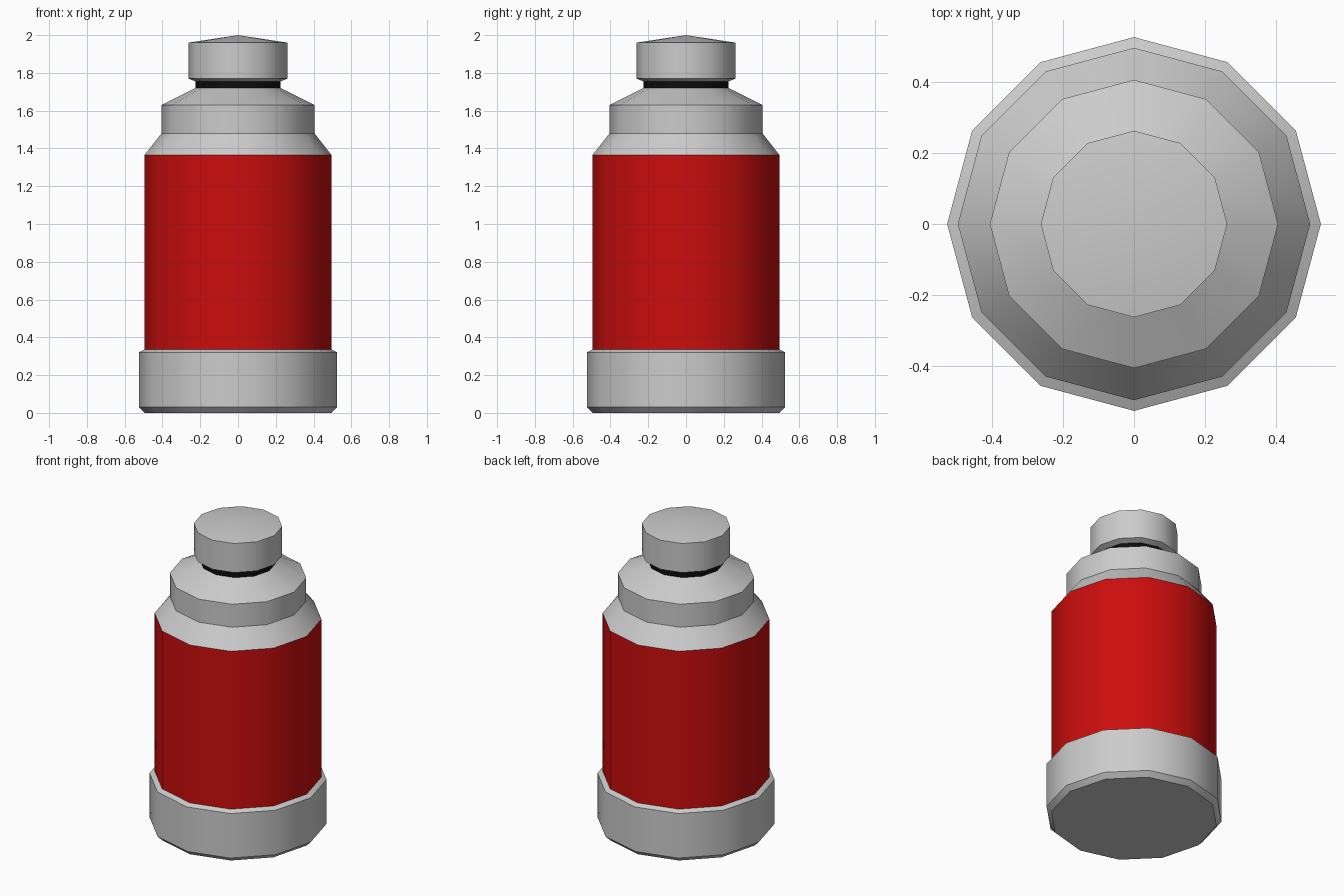
import bpy, bmesh
from math import pi, sin, cos, radians

if "Cube" in bpy.data.objects:
    bpy.data.objects.remove(bpy.data.objects["Cube"])

SIDES = 12


def material(name, rgb):
    m = bpy.data.materials.new(name)
    m.diffuse_color = (*rgb, 1)
    m.use_nodes = True
    m.node_tree.nodes["Principled BSDF"].inputs["Base Color"].default_value = m.diffuse_color
    return m


def lathe(name, profile, mat=None):
    """Revolve (radius, height) points around z; radius 0 makes a pole."""
    bm = bmesh.new()
    rings = []
    for r, z in profile:
        if r == 0:
            rings.append([bm.verts.new((0, 0, z))] * SIDES)
        else:
            rings.append([bm.verts.new((r * cos(2 * pi * i / SIDES),
                                        r * sin(2 * pi * i / SIDES), z))
                          for i in range(SIDES)])
    for low, high in zip(rings, rings[1:]):
        for i in range(SIDES):
            j = (i + 1) % SIDES
            corners = [low[i], low[j], high[j], high[i]]
            bm.faces.new(list(dict.fromkeys(corners)))
    bmesh.ops.recalc_face_normals(bm, faces=bm.faces)
    # Open tubes are wound outward as well
    side = max(bm.faces, key=lambda f: f.calc_center_median().xy.length)
    if side.normal.dot(side.calc_center_median()) < 0:
        bmesh.ops.reverse_faces(bm, faces=bm.faces)
    mesh = bpy.data.meshes.new(name)
    bm.to_mesh(mesh)
    bm.free()
    obj = bpy.data.objects.new(name, mesh)
    bpy.context.collection.objects.link(obj)
    if mat:
        mesh.materials.append(mat)
    bpy.ops.object.select_all(action='DESELECT')
    obj.select_set(True)
    bpy.context.view_layer.objects.active = obj
    bpy.ops.object.shade_smooth_by_angle(angle=radians(32))
    return obj


red = material("red_paint", (0.6, 0.004, 0.004))
black = material("black_rubber", (0.004, 0.004, 0.004))

# Base cup with chamfered foot and rim
lathe("base", [(0, 0), (0.495, 0), (0.525, 0.03), (0.525, 0.32), (0.495, 0.335)])
# Painted body
lathe("body", [(0.495, 0.335), (0.495, 1.365)], red)
# Stepped shoulder
lathe("shoulder", [(0.495, 1.365), (0.405, 1.48), (0.405, 1.63), (0.225, 1.72)])
# Dark seal between shoulder and cap
lathe("neck_seal", [(0.225, 1.72), (0.225, 1.755)], black)
# Cap with a slightly peaked top
lathe("cap", [(0.225, 1.755), (0.262, 1.77), (0.262, 1.96), (0, 2.0)])
